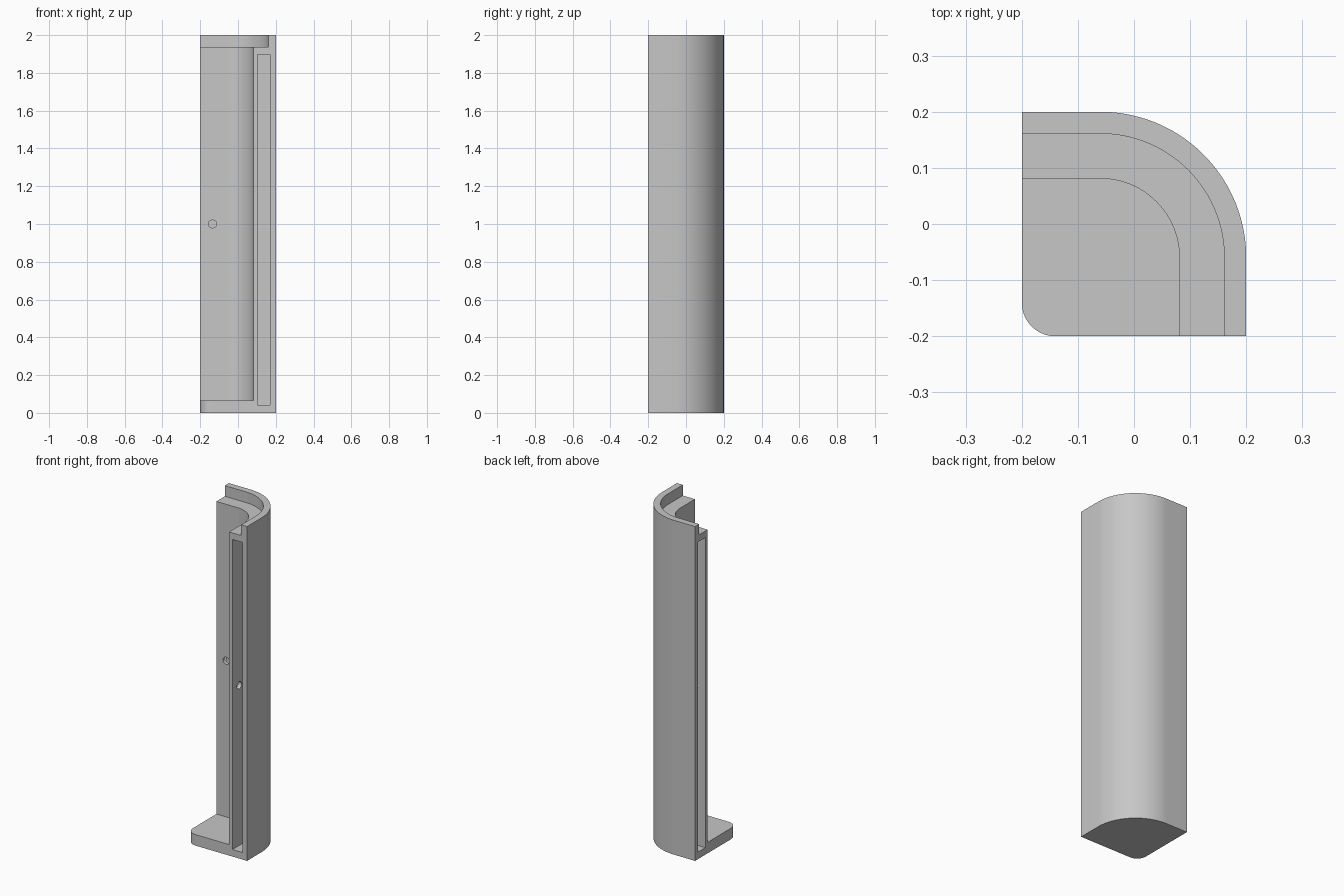
import bpy
import bmesh
from math import cos, sin, pi, radians
from mathutils import Matrix, Vector

if "Cube" in bpy.data.objects:
    bpy.data.objects.remove(bpy.data.objects["Cube"])

HALF, HEIGHT = 0.2, 2.0
CENTRE = -0.06                       # shared centre of the concentric wall bends
BASE_TOP, LEDGE = 0.066, 1.936
WALL_IN, LIP_IN = 0.081, 0.161       # inner faces of the wall and of the top lip
SLOT_IN, SLOT_OUT = 0.103, 0.17
SLOT_BOTTOM, SLOT_TOP = 0.042, 1.897
HOLE_POS, HOLE_RADIUS = -0.135, 0.021

grey = bpy.data.materials.new("light grey")
grey.use_nodes = True
colour = (0.57, 0.57, 0.57, 1)
grey.diffuse_color = colour
grey.node_tree.nodes["Principled BSDF"].inputs["Base Color"].default_value = colour


def arc(cx, cy, r, start, end, steps):
    angles = [start + (end - start) * i / steps for i in range(steps + 1)]
    return [(cx + r * cos(a), cy + r * sin(a)) for a in angles]


def add_object(name, bm):
    bmesh.ops.recalc_face_normals(bm, faces=bm.faces)
    mesh = bpy.data.meshes.new(name)
    bm.to_mesh(mesh)
    bm.free()
    mesh.materials.append(grey)
    obj = bpy.data.objects.new(name, mesh)
    bpy.context.collection.objects.link(obj)
    return obj


def prism(name, outline, z0, z1):
    bm = bmesh.new()
    face = bm.faces.new([bm.verts.new((x, y, z0)) for x, y in outline])
    result = bmesh.ops.extrude_face_region(bm, geom=[face])
    top = [v for v in result["geom"] if isinstance(v, bmesh.types.BMVert)]
    bmesh.ops.translate(bm, verts=top, vec=(0, 0, z1 - z0))
    return add_object(name, bm)


def bend(limit):
    """Quarter bend whose straight runs lie at x = limit and y = limit."""
    return arc(CENTRE, CENTRE, limit - CENTRE, 0, pi / 2, 40)


def hollow(name, limit, z0):
    """Cutter for the open inner side, running past the free ends."""
    far = -HALF - 0.1
    outline = [(limit, far)] + bend(limit) + [(far, limit), (far, far)]
    return prism(name, outline, z0, HEIGHT + 0.1)


def screw_hole(name, along_x):
    bm = bmesh.new()
    turn = Matrix.Rotation(pi / 2, 4, "Y" if along_x else "X")
    mid = (WALL_IN + SLOT_IN) / 2
    spot = Vector((mid, HOLE_POS, 1) if along_x else (HOLE_POS, mid, 1))
    bmesh.ops.create_cone(bm, cap_ends=True, segments=32, radius1=HOLE_RADIUS,
                          radius2=HOLE_RADIUS, depth=0.06,
                          matrix=Matrix.Translation(spot) @ turn)
    return add_object(name, bm)


# Full rounded column
corner = arc(-HALF + 0.06, -HALF + 0.06, 0.06, pi, 1.5 * pi, 16)
column = prism("corner_column",
               corner + [(HALF, -HALF)] + bend(HALF) + [(-HALF, HALF)], 0, HEIGHT)

# Inner space above the base plate, and the stepped ledge below the lip
cutters = [hollow("inner_space_cutter", WALL_IN, BASE_TOP),
           hollow("ledge_cutter", LIP_IN, LEDGE)]

# Long pocket in each end face, with a small hole into it
pocket = [(SLOT_IN, -HALF - 0.1), (SLOT_OUT, -HALF - 0.1),
          (SLOT_OUT, CENTRE), (SLOT_IN, CENTRE)]
for side, along_x in (("front", True), ("right", False)):
    outline = pocket if along_x else [(y, x) for x, y in pocket]
    cutters.append(prism(side + "_pocket_cutter", outline, SLOT_BOTTOM, SLOT_TOP))
    cutters.append(screw_hole(side + "_hole_cutter", along_x))

bpy.ops.object.select_all(action="DESELECT")
bpy.context.view_layer.objects.active = column
column.select_set(True)
for cutter in cutters:
    cutter.hide_render = True
    mod = column.modifiers.new(cutter.name, "BOOLEAN")
    mod.operation = "DIFFERENCE"
    mod.solver = "EXACT"
    mod.object = cutter
    bpy.ops.object.modifier_apply(modifier=mod.name)
    bpy.data.objects.remove(cutter)

bpy.ops.object.shade_smooth_by_angle(angle=radians(30))
